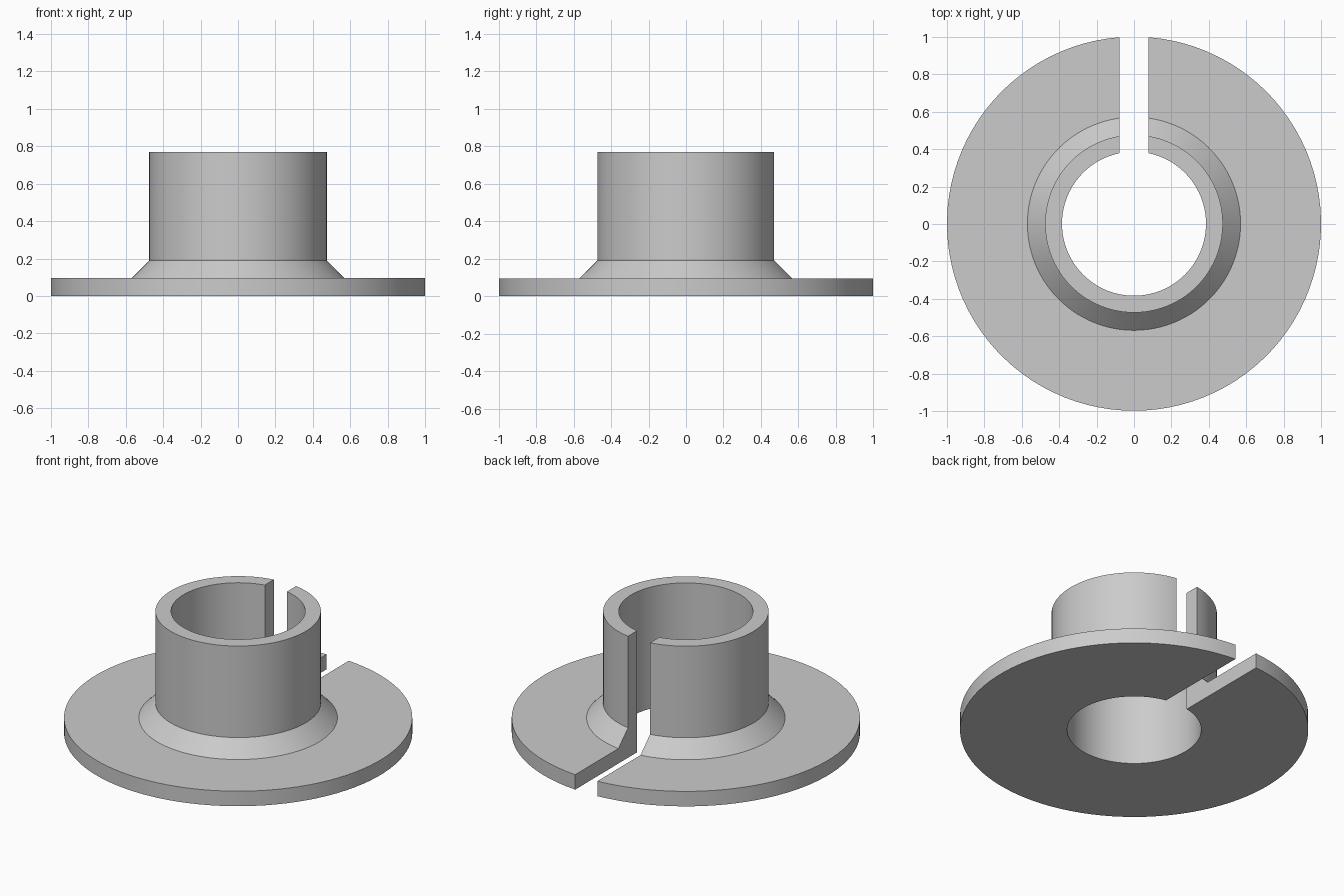
import bpy, bmesh, math

if "Cube" in bpy.data.objects:
    bpy.data.objects.remove(bpy.data.objects["Cube"])

HALF_SLOT = 0.0775   # half width of the slot at the back
STEPS = 96           # segments around the ring
CENTRE_Y = 0.0015

# Cross-section (radius, height), walked from inner bottom outwards and up
PROFILE = [(0.385, 0), (1.0, 0), (1.0, 0.095), (0.57, 0.095),
           (0.475, 0.19), (0.475, 0.77), (0.385, 0.77)]


def ring_point(r, z, t):
    # Sweep from one slot wall to the other; the walls stay parallel
    gap = math.asin(HALF_SLOT / r)
    a = math.pi / 2 + gap + t * (2 * math.pi - 2 * gap)
    return (r * math.cos(a), CENTRE_Y + r * math.sin(a), z)


# Split flanged bushing: sweep the cross-section around the axis
bm = bmesh.new()
rows = [[bm.verts.new(ring_point(r, z, i / STEPS)) for r, z in PROFILE]
        for i in range(STEPS + 1)]
n = len(PROFILE)
for a, b in zip(rows, rows[1:]):
    for j in range(n):
        k = (j + 1) % n
        bm.faces.new((a[j], a[k], b[k], b[j]))

# Flat slot walls
bm.faces.new(rows[0])
bm.faces.new(rows[-1])
bmesh.ops.recalc_face_normals(bm, faces=bm.faces)

mesh = bpy.data.meshes.new("flanged_bushing")
bm.to_mesh(mesh)
bm.free()
bushing = bpy.data.objects.new("flanged_bushing", mesh)
bpy.context.collection.objects.link(bushing)

# Plain grey
grey = bpy.data.materials.new("light_grey")
grey.diffuse_color = (0.6, 0.6, 0.6, 1)
grey.use_nodes = True
grey.node_tree.nodes["Principled BSDF"].inputs["Base Color"].default_value = grey.diffuse_color
mesh.materials.append(grey)

# Smooth round walls, crisp rims
bpy.context.view_layer.objects.active = bushing
bushing.select_set(True)
bpy.ops.object.shade_smooth_by_angle(angle=math.radians(30))
